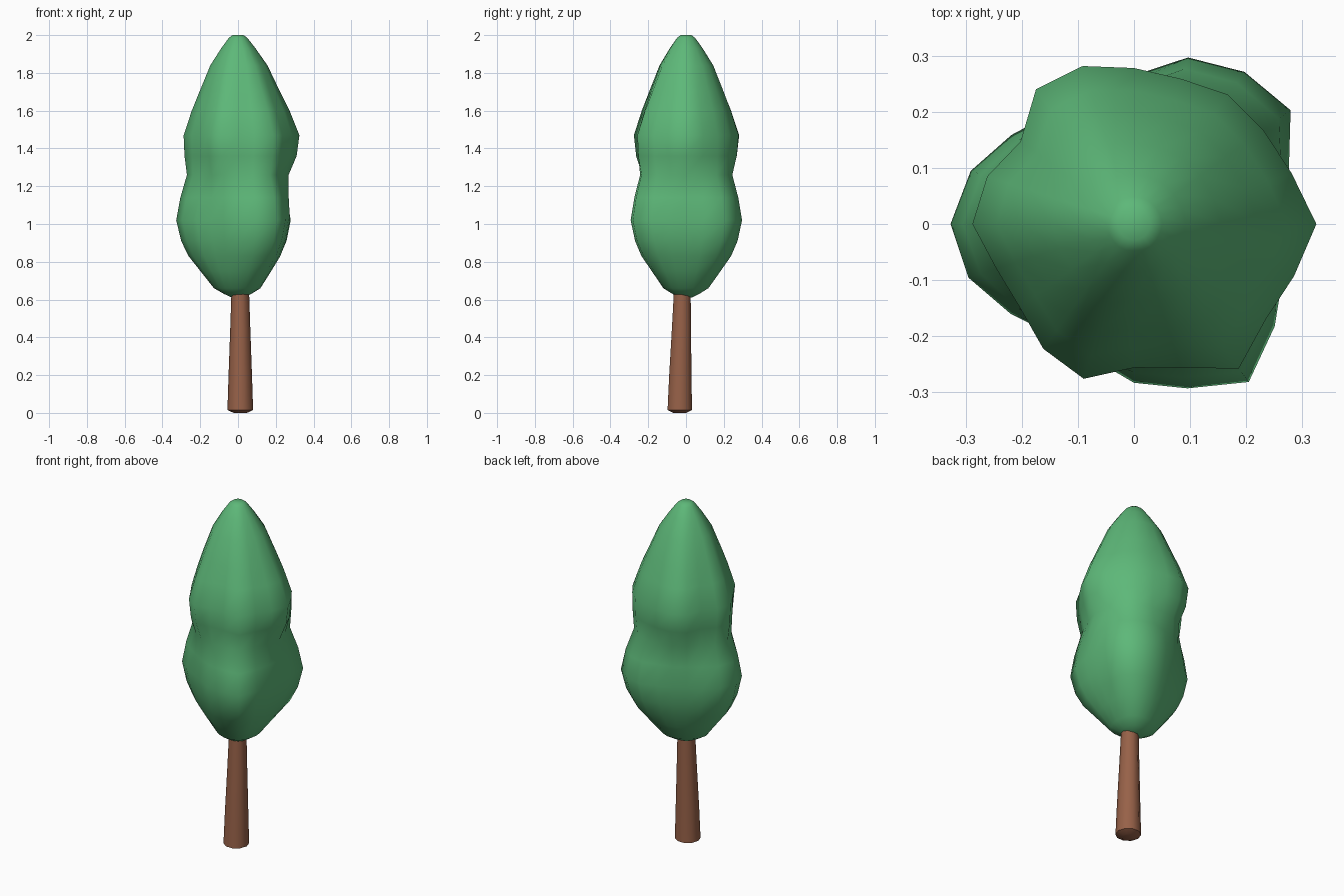
import bpy, bmesh, math

if "Cube" in bpy.data.objects:
    bpy.data.objects.remove(bpy.data.objects["Cube"])


def material(name, rgb):
    m = bpy.data.materials.new(name)
    m.diffuse_color = (*rgb, 1)
    m.use_nodes = True
    m.node_tree.nodes["Principled BSDF"].inputs["Base Color"].default_value = m.diffuse_color
    return m


def loft(name, rings, mat, angle):
    """Skin a list of closed point rings and cap both ends."""
    bm = bmesh.new()
    loops = [[bm.verts.new(p) for p in ring] for ring in rings]
    n = len(loops[0])
    for a, b in zip(loops, loops[1:]):
        for i in range(n):
            j = (i + 1) % n
            bm.faces.new((a[i], a[j], b[j], b[i]))
    bm.faces.new(loops[0][::-1])
    bm.faces.new(loops[-1])
    me = bpy.data.meshes.new(name)
    bm.to_mesh(me)
    bm.free()
    me.materials.append(mat)
    ob = bpy.data.objects.new(name, me)
    bpy.context.collection.objects.link(ob)
    bpy.ops.object.select_all(action='DESELECT')
    ob.select_set(True)
    bpy.context.view_layer.objects.active = ob
    bpy.ops.object.shade_smooth_by_angle(angle=math.radians(angle))


green = material("leaf green", (0.11, 0.48, 0.19))
brown = material("bark brown", (0.31, 0.12, 0.065))

# Trunk: slightly leaning taper with a rounded foot (z, radius, x, y)
SIDES = 10
trunk = [(0.0, 0.035, 0.012, -0.033), (0.015, 0.068, 0.012, -0.033),
         (0.2, 0.062, 0.012, -0.030), (0.45, 0.053, 0.012, -0.024),
         (0.72, 0.044, 0.012, -0.018)]
loft("trunk", [[(x + r * math.cos(math.tau * i / SIDES),
                 y + r * math.sin(math.tau * i / SIDES), z)
                for i in range(SIDES)] for z, r, x, y in trunk], brown, 60)

# Crown: lobed outlines of the two tiers, radius every 18 degrees from +x
LOWER = [.275, .29, .345, .335, .312, .265, .25, .245, .27, .306,
         .327, .31, .272, .245, .25, .283, .308, .348, .31, .28]
UPPER = [.325, .295, .285, .285, .272, .278, .296, .297, .25, .275,
         .288, .258, .252, .275, .29, .256, .27, .318, .29, .30]
# (height, scale, blend lower to upper, roundness)
LEVELS = [(0.612, .12, 0, .8), (0.63, .25, 0, .7), (0.66, .42, 0, .6),
          (0.75, .63, 0, .3), (0.83, .81, 0, .1), (0.91, .92, 0, 0),
          (1.02, 1.0, 0, 0), (1.14, .95, .15, 0), (1.26, .89, .55, .1),
          (1.36, .97, .9, 0), (1.47, 1.0, 1, 0), (1.60, .85, 1, .1),
          (1.70, .71, 1, .3), (1.84, .51, 1, .5), (1.93, .31, 1, .7),
          (1.985, .17, 1, .8), (2.0, .10, 1, 1)]
rings = []
for z, scale, blend, rnd in LEVELS:
    ring = []
    for i, (lo, up) in enumerate(zip(LOWER, UPPER)):
        r = lo + (up - lo) * blend
        r = scale * (r + (0.287 - r) * rnd)
        a = math.tau * i / len(LOWER)
        ring.append((r * math.cos(a), r * math.sin(a), z))
    rings.append(ring)
loft("crown", rings, green, 80)
